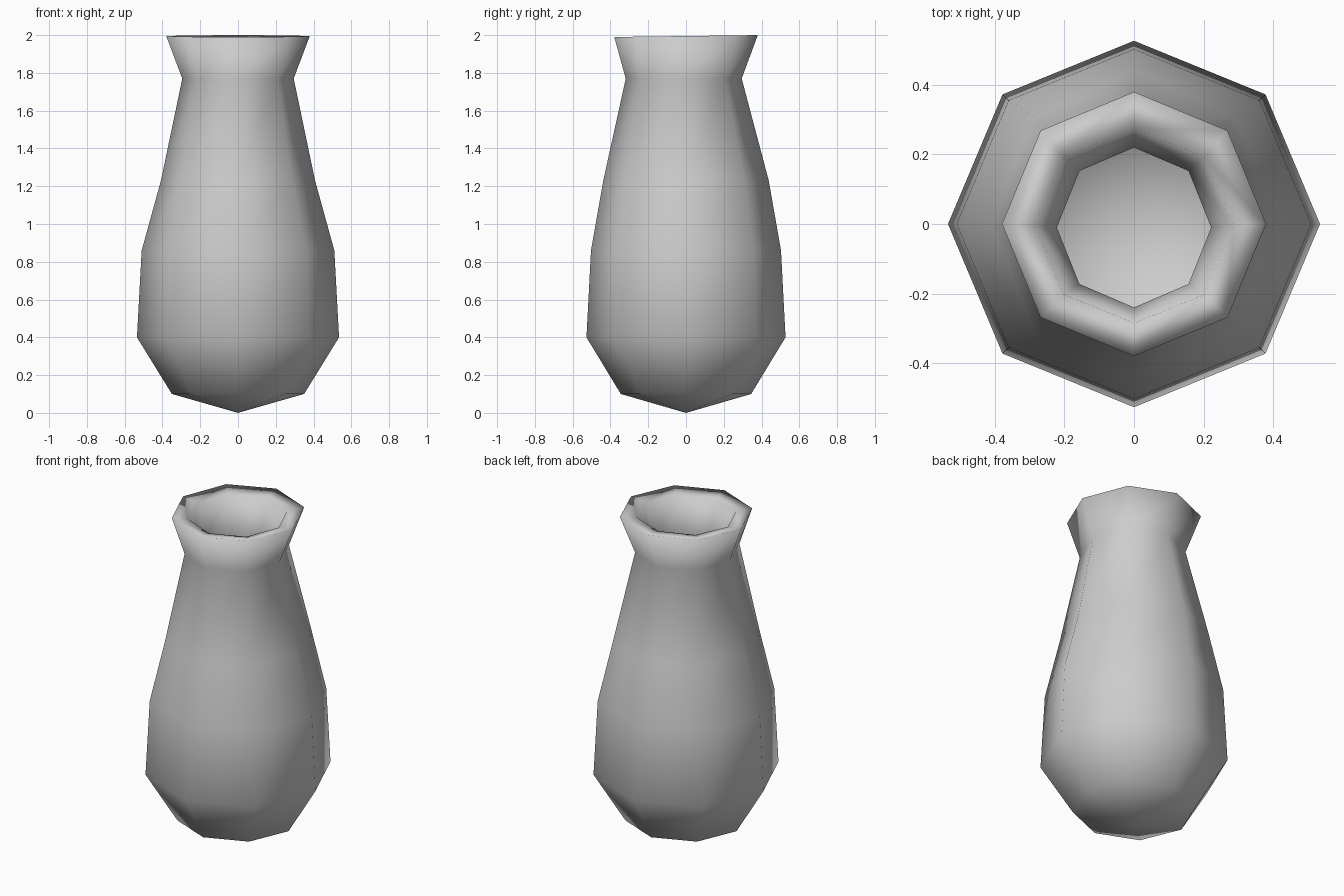
import bpy, bmesh
from math import cos, sin, pi

cube = bpy.data.objects.get("Cube")
if cube:
    bpy.data.objects.remove(cube, do_unlink=True)

SIDES = 8

# One plain clay colour
clay = bpy.data.materials.new("grey clay")
clay.use_nodes = True
colour = (0.604, 0.604, 0.604, 1)
clay.diffuse_color = colour
clay.node_tree.nodes["Principled BSDF"].inputs["Base Color"].default_value = colour

# Rings as (x radius, y radius, y shift, height): up the outside, over the lip, down the inside
rings = [
    (0.35, 0.345, 0, 0.10),
    (0.535, 0.527, 0, 0.40),
    (0.51, 0.503, 0, 0.86),
    (0.408, 0.438, 0, 1.23),
    (0.295, 0.307, -0.012, 1.77),
    (0.38, 0.38, 0, 1.995),
    (0.285, 0.28, -0.005, 1.98),
    (0.222, 0.23, -0.01, 1.77),
    (0.33, 0.36, 0, 1.22),
    (0.43, 0.425, 0, 0.85),
    (0.45, 0.445, 0, 0.43),
    (0.31, 0.305, 0, 0.19),
]

bm = bmesh.new()
loops = []
for rx, ry, shift, z in rings:
    loop = []
    for i in range(SIDES):
        a = 2 * pi * i / SIDES
        # The lip rises very slightly towards the back
        tilt = 0.005 * sin(a) if z > 1.9 else 0
        loop.append(bm.verts.new((rx * cos(a), ry * sin(a) + shift, z + tilt)))
    loops.append(loop)

# Walls between neighbouring rings
for low, high in zip(loops, loops[1:]):
    for i in range(SIDES):
        j = (i + 1) % SIDES
        bm.faces.new((low[i], low[j], high[j], high[i]))

# Pointed base outside and matching floor inside
for loop, z in ((loops[0], 0), (loops[-1], 0.09)):
    tip = bm.verts.new((0, 0, z))
    for i in range(SIDES):
        bm.faces.new((loop[i], loop[(i + 1) % SIDES], tip))

bmesh.ops.recalc_face_normals(bm, faces=bm.faces[:])
for face in bm.faces:
    face.smooth = True

mesh = bpy.data.meshes.new("vase")
bm.to_mesh(mesh)
bm.free()
mesh.materials.append(clay)
bpy.context.collection.objects.link(bpy.data.objects.new("vase", mesh))
